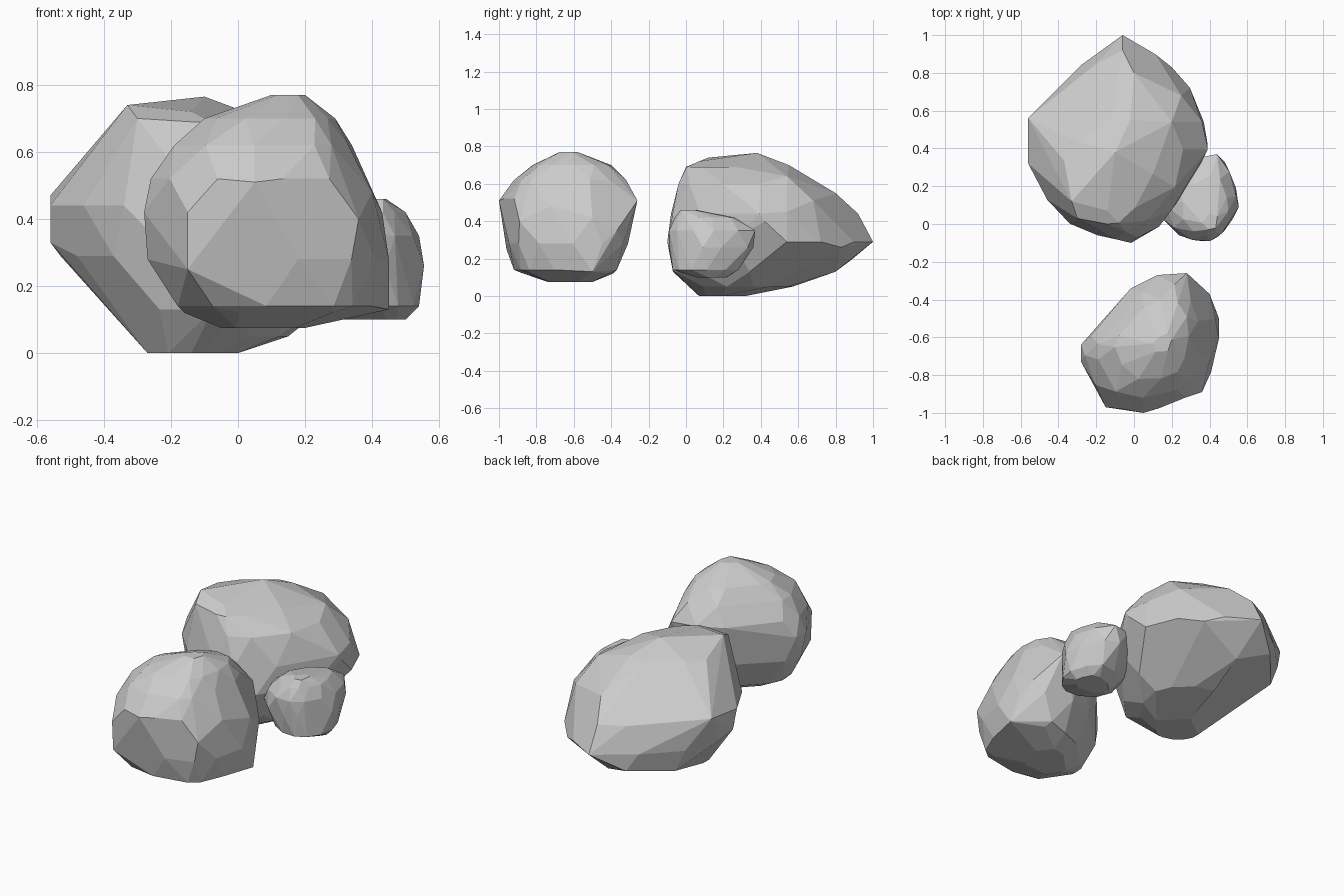
import bpy, bmesh, math
from mathutils import Vector

if "Cube" in bpy.data.objects:
    bpy.data.objects.remove(bpy.data.objects["Cube"])


def fit_ring(outline, level, shift):
    """Squeeze the plan outline into the extents of one height level."""
    z, x0, x1, y0, y1 = level
    n = len(outline)
    pts = []
    for i in range(n):
        a, b = Vector(outline[i]), Vector(outline[(i + 1) % n])
        pts.append(a.lerp(b, shift))
    lx, hx = min(p.x for p in pts), max(p.x for p in pts)
    ly, hy = min(p.y for p in pts), max(p.y for p in pts)
    return [(x0 + (p.x - lx) / (hx - lx) * (x1 - x0),
             y0 + (p.y - ly) / (hy - ly) * (y1 - y0), z) for p in pts]


def rock(name, outline, levels, peaks=(), angle=8):
    """Chiselled boulder: staggered rings, convex hull, merged facets."""
    bm = bmesh.new()
    for i, level in enumerate(levels):
        for p in fit_ring(outline, level, 0.5 * (i % 2)):
            bm.verts.new(p)
    for p in peaks:
        bm.verts.new(p)
    res = bmesh.ops.convex_hull(bm, input=bm.verts)
    junk = {g for g in res["geom_interior"] + res["geom_unused"]
            if isinstance(g, bmesh.types.BMVert)}
    bmesh.ops.delete(bm, geom=list(junk), context='VERTS')
    bmesh.ops.remove_doubles(bm, verts=bm.verts, dist=0.03)
    bmesh.ops.dissolve_limit(bm, angle_limit=math.radians(angle),
                             verts=bm.verts, edges=bm.edges)
    bmesh.ops.recalc_face_normals(bm, faces=bm.faces)
    me = bpy.data.meshes.new(name)
    bm.to_mesh(me)
    bm.free()
    ob = bpy.data.objects.new(name, me)
    bpy.context.collection.objects.link(ob)
    return ob


# Large boulder at the back (levels are z, x min, x max, y min, y max)
rock("large_boulder",
     [(-.06, 1), (-.2, .92), (-.41, .75), (-.56, .56), (-.56, .34), (-.46, .13),
      (-.34, -.01), (-.1, -.1), (.02, -.09), (.2, .07), (.39, .42), (.31, .65), (.24, .78)],
     [(0, -.27, 0, .07, .32), (.05, -.3, .15, .05, .57), (.13, -.38, .25, -.07, .8),
      (.29, -.53, .37, -.1, .97), (.44, -.56, .39, -.08, .92), (.6, -.45, .26, -.04, .69),
      (.69, -.37, .1, 0, .56)],
     peaks=[(-.06, 1, .29), (-.33, .12, .74), (-.1, .38, .765), (-.02, .55, .70),
            (-.14, .07, .72), (-.56, .36, .33), (-.56, .56, .47), (-.3, .03, .7),
            (.13, .65, .59), (0, .8, .55), (-.4, .67, .16), (-.22, .88, .19),
            (-.42, .54, .18), (.2, .54, .64), (.25, .68, .51), (.36, .54, .45),
            (.2, .83, .26), (.39, .42, .4)])

# Medium boulder at the front
rock("medium_boulder",
     [(.28, -.26), (.05, -.31), (-.05, -.4), (-.2, -.55), (-.28, -.65), (-.28, -.75),
      (-.15, -.96), (.05, -1), (.3, -.95), (.37, -.89), (.44, -.71), (.455, -.5), (.4, -.37)],
     [(.075, -.05, .2, -.75, -.5), (.12, -.16, .36, -.87, -.39), (.14, -.18, .41, -.92, -.37),
      (.28, -.27, .45, -.95, -.31), (.42, -.28, .43, -.96, -.28), (.52, -.26, .37, -.98, -.27),
      (.62, -.19, .34, -.92, -.32), (.7, -.1, .29, -.82, -.4), (.77, .1, .2, -.68, -.58)],
     peaks=[(.28, -.26, .51), (.05, -1, .51), (-.15, -.97, .42), (-.15, -.96, .25),
            (.36, -.89, .4), (.4, -.72, .48), (.45, -.5, .13), (.4, -.37, .35)])

# Small stone leaning on the right
rock("small_stone",
     [(.4, .37), (.25, .3), (.15, .17), (.15, .04), (.24, -.05), (.36, -.08),
      (.44, -.06), (.5, 0), (.555, .1), (.54, .2), (.48, .34)],
     [(.1, .3, .5, .05, .22), (.14, .22, .54, -.07, .28), (.26, .15, .555, -.09, .36),
      (.35, .17, .54, -.09, .37), (.42, .26, .5, -.06, .26), (.46, .36, .45, -.03, .06)],
     angle=7)
